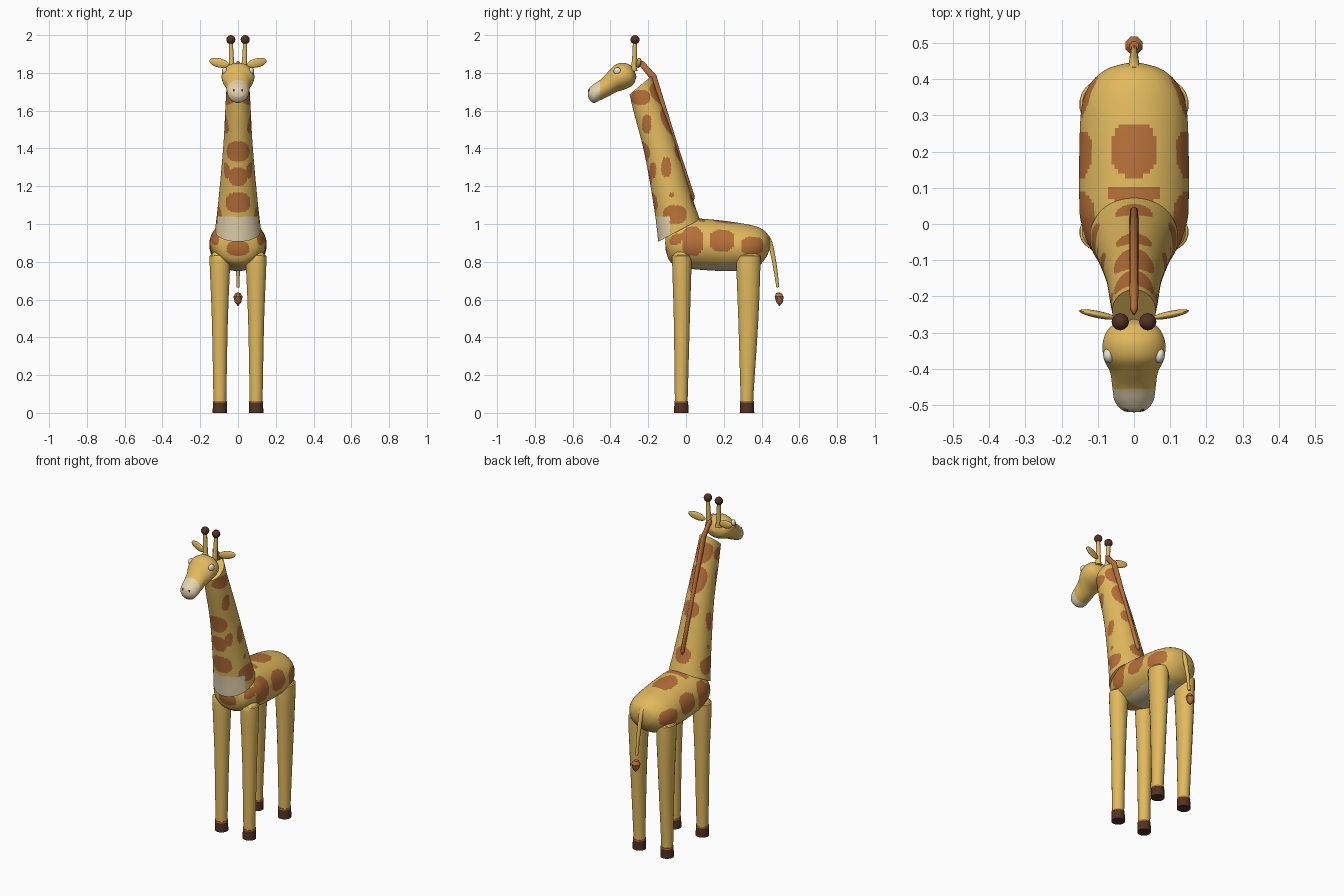
import bpy, bmesh, math
from mathutils import Vector, Euler

if "Cube" in bpy.data.objects:
    bpy.data.objects.remove(bpy.data.objects["Cube"])


def material(name, rgb):
    m = bpy.data.materials.new(name)
    m.diffuse_color = (*rgb, 1)
    m.use_nodes = True
    m.node_tree.nodes["Principled BSDF"].inputs["Base Color"].default_value = m.diffuse_color
    return m


YELLOW = material("golden_coat", (0.76, 0.49, 0.11))
SPOT = material("russet_spots", (0.47, 0.16, 0.04))
CREAM = material("cream", (0.78, 0.66, 0.43))
DARK = material("dark_brown", (0.085, 0.032, 0.018))
WHITE = material("eye_white", (0.85, 0.80, 0.68))


def finish(name, bm, mats, rule=None):
    """Turn a bmesh into a smooth object; rule(centre, normal) picks a material."""
    bmesh.ops.remove_doubles(bm, verts=bm.verts, dist=1e-5)
    bmesh.ops.recalc_face_normals(bm, faces=bm.faces)
    bm.normal_update()
    if rule:
        for f in bm.faces:
            f.material_index = rule(f.calc_center_median(), f.normal)
    me = bpy.data.meshes.new(name)
    bm.to_mesh(me)
    bm.free()
    for m in mats:
        me.materials.append(m)
    ob = bpy.data.objects.new(name, me)
    bpy.context.collection.objects.link(ob)
    bpy.context.view_layer.objects.active = ob
    bpy.ops.object.select_all(action='DESELECT')
    ob.select_set(True)
    bpy.ops.object.shade_smooth_by_angle(angle=math.radians(40))
    return ob


def spline(keys, per):
    """Smooth interpolation through key tuples."""
    out = []
    for i in range(len(keys) - 1):
        quad = [keys[max(i - 1, 0)], keys[i], keys[i + 1], keys[min(i + 2, len(keys) - 1)]]
        for s in range(per):
            t = s / per
            out.append([0.5 * (2 * b + (c - a) * t + (2 * a - 5 * b + 4 * c - d) * t * t
                               + (3 * b - a - 3 * c + d) * t ** 3) for a, b, c, d in zip(*quad)])
    return out + [list(keys[-1])]


def loft(name, keys, mats, rule=None, per=1, segs=20):
    """Elliptical rings; key = x, y, z, half width, half depth, tilt in degrees."""
    bm = bmesh.new()
    rings = []
    for x, y, z, ru, rv, tilt in (spline(keys, per) if per > 1 else keys):
        a = math.radians(tilt)
        u, v = Vector((1, 0, 0)), Vector((0, math.cos(a), math.sin(a)))
        ru, rv = max(ru, 0), max(rv, 0)
        rings.append([bm.verts.new(Vector((x, y, z)) + u * ru * math.cos(k) + v * rv * math.sin(k))
                      for k in (2 * math.pi * (i + 0.5) / segs for i in range(segs))])
    for r0, r1 in zip(rings, rings[1:]):
        for i in range(segs):
            j = (i + 1) % segs
            bm.faces.new((r0[i], r0[j], r1[j], r1[i]))
    for ring, key in ((rings[0], keys[0]), (rings[-1], keys[-1])):
        if key[3] > 1e-4:
            bm.faces.new(ring)
    return finish(name, bm, mats, rule)


def ball(name, loc, scale, mat, rot=(0, 0, 0), segs=20, rows=12):
    bm = bmesh.new()
    bmesh.ops.create_uvsphere(bm, u_segments=segs, v_segments=rows, radius=1)
    turn = Euler(rot).to_matrix()
    for v in bm.verts:
        v.co = turn @ Vector([c * s for c, s in zip(v.co, scale)]) + Vector(loc)
    return finish(name, bm, [mat])


def inside(a, b, spots):
    return any((abs(a - ca) / ra) ** 2.6 + (abs(b - cb) / rb) ** 2.6 < 1 for ca, cb, ra, rb in spots)


# Spot layouts: centre pair, then half sizes
BODY_SIDE = [(0.035, 0.91, 0.057, 0.078), (0.19, 0.912, 0.066, 0.058), (0.35, 0.885, 0.06, 0.048)]
BODY_TOP = [(0, 0.205, 0.063, 0.074), (0, 0.083, 0.075, 0.022)]
BODY_FRONT = [(0, 0.87, 0.06, 0.04), (0.12, 0.92, 0.02, 0.03)]
NECK_SIDE = [(-0.24, 1.67, 0.05, 0.04), (-0.208, 1.53, 0.024, 0.05), (-0.105, 1.30, 0.026, 0.052),
             (-0.175, 1.285, 0.017, 0.042), (-0.06, 1.05, 0.062, 0.05), (-0.075, 1.155, 0.014, 0.012)]
NECK_FRONT = [(0, 1.385, 0.06, 0.052), (0, 1.25, 0.048, 0.048), (0, 1.115, 0.065, 0.053)]
NECK_BACK = [(0, 1.12, 0.05, 0.045), (0, 1.375, 0.05, 0.045),
             (0, 1.54, 0.055, 0.075), (0, 1.69, 0.055, 0.06)]


def body_rule(c, n):
    if c.z < 0.785 and 0.03 < c.y < 0.36:
        return 2
    if abs(n.x) > 0.45 and inside(c.y, c.z, BODY_SIDE):
        return 1
    if n.z > 0.5 and inside(c.x, c.y, BODY_TOP):
        return 1
    return int(n.y < -0.3 and inside(abs(c.x), c.z, BODY_FRONT))


def neck_rule(c, n):
    if c.z < 1.04 and c.y < -0.085:
        return 2
    if abs(n.x) > 0.35 and inside(c.y, c.z, NECK_SIDE):
        return 1
    if n.y < -0.2 and inside(c.x, c.z, NECK_FRONT):
        return 1
    return int(n.y > 0.2 and inside(c.x, c.z, NECK_BACK))


# Barrel body
body = [(-0.11, 0.90, 0, 0), (-0.105, 0.90, 0.06, 0.05), (-0.075, 0.892, 0.115, 0.10),
        (0.0, 0.895, 0.145, 0.126), (0.06, 0.894, 0.151, 0.135), (0.2, 0.884, 0.151, 0.133),
        (0.32, 0.878, 0.145, 0.121), (0.385, 0.88, 0.122, 0.102), (0.425, 0.89, 0.08, 0.065),
        (0.442, 0.895, 0.03, 0.028), (0.445, 0.895, 0, 0)]
loft("body", [(0, y, z, a, b, 90) for y, z, a, b in body], [YELLOW, SPOT, CREAM], body_rule, 12, 96)

# Long neck, open-shouldered at the base
loft("neck", [(0, -0.037, 0.965, 0.122, 0.125, 28), (0, -0.072, 1.12, 0.104, 0.108, 29),
              (0, -0.142, 1.41, 0.078, 0.09, 33), (0, -0.21, 1.63, 0.066, 0.08, 37),
              (0, -0.24, 1.735, 0.06, 0.077, 40)], [YELLOW, SPOT, CREAM], neck_rule, 36, 96)

# Mane ridge
loft("mane", [(0, 0.04, 1.12, 0, 0, 20), (0, 0.034, 1.14, 0.012, 0.014, 20),
              (0, -0.06, 1.42, 0.013, 0.016, 20), (0, -0.175, 1.78, 0.013, 0.02, 25),
              (0, -0.235, 1.85, 0.011, 0.016, 45), (0, -0.252, 1.865, 0, 0, 45)], [SPOT], segs=12)

# Head with pale muzzle
head = [(-0.52, 1.69, 0, 0), (-0.515, 1.69, 0.03, 0.025), (-0.49, 1.69, 0.053, 0.049),
        (-0.45, 1.712, 0.06, 0.055), (-0.41, 1.742, 0.066, 0.066), (-0.37, 1.772, 0.084, 0.074),
        (-0.32, 1.783, 0.085, 0.069), (-0.28, 1.782, 0.06, 0.045), (-0.262, 1.78, 0, 0)]
loft("head", [(0, y, z, a, b, 90) for y, z, a, b in head], [YELLOW, CREAM],
     lambda c, n: int(c.y < -0.457), 7, 40)

# Tail and tuft
loft("tail", [(0, 0.42, 0.945, 0.016, 0.014, 0), (0, 0.445, 0.90, 0.014, 0.013, 10),
              (0, 0.47, 0.78, 0.011, 0.011, 10), (0, 0.486, 0.665, 0.008, 0.008, 10)], [YELLOW], per=4, segs=12)
loft("tail_tuft", [(0, 0.495, 0.565, 0, 0, 0), (0, 0.495, 0.585, 0.018, 0.018, 0),
                   (0, 0.493, 0.615, 0.026, 0.026, 0), (0, 0.491, 0.635, 0.014, 0.014, 0),
                   (0, 0.491, 0.637, 0, 0, 0)], [SPOT], segs=8)

# Paired parts
for s, side in ((-1, "left"), (1, "right")):
    x = s * 0.096
    for tag, y0, y1, ry in (("front", -0.025, -0.022, 0.052), ("back", 0.323, 0.33, 0.065)):
        loft(f"{tag}_{side}_leg", [(x, y0, 0.05, 0.034, 0.034, 0), (x, y0, 0.1, 0.035, 0.035, 0),
                                   (x, y1, 0.5, 0.043, ry * 0.83, 0), (x, y1, 0.80, 0.055, ry, 0),
                                   (x, y1, 0.835, 0.047, ry * 0.9, 0), (x, y1, 0.858, 0.025, ry * 0.5, 0),
                                   (x, y1, 0.862, 0, 0, 0)], [YELLOW], per=3)
        loft(f"{tag}_{side}_hoof", [(x, y0, 0, 0.039, 0.039, 0), (x, y0, 0.055, 0.037, 0.037, 0)], [DARK])
        loft(f"{tag}_{side}_hoof_band", [(x, y0, 0.055, 0.0375, 0.0375, 0),
                                         (x, y0, 0.064, 0.037, 0.037, 0)], [SPOT])
    # Horns with round knobs
    loft(f"{side}_horn", [(s * 0.032, -0.275, 1.81, 0.017, 0.017, 0), (s * 0.035, -0.272, 1.88, 0.013, 0.013, 0),
                          (s * 0.038, -0.27, 1.965, 0.011, 0.011, 0)], [YELLOW], segs=14)
    ball(f"{side}_horn_knob", (s * 0.038, -0.27, 1.976), (0.024, 0.024, 0.024), DARK, segs=12, rows=8)
    # Leaf-shaped ears, eyes and nostrils
    ball(f"{side}_ear", (s * 0.1, -0.25, 1.853), (0.054, 0.01, 0.024), YELLOW,
         (0, -s * 0.22, s * 0.2))
    ball(f"{side}_eye", (s * 0.071, -0.364, 1.81), (0.014, 0.02, 0.02), WHITE, (0, 0, -s * 0.2))
    ball(f"{side}_nostril", (s * 0.022, -0.513, 1.706), (0.006, 0.005, 0.008), DARK, segs=10, rows=6)
